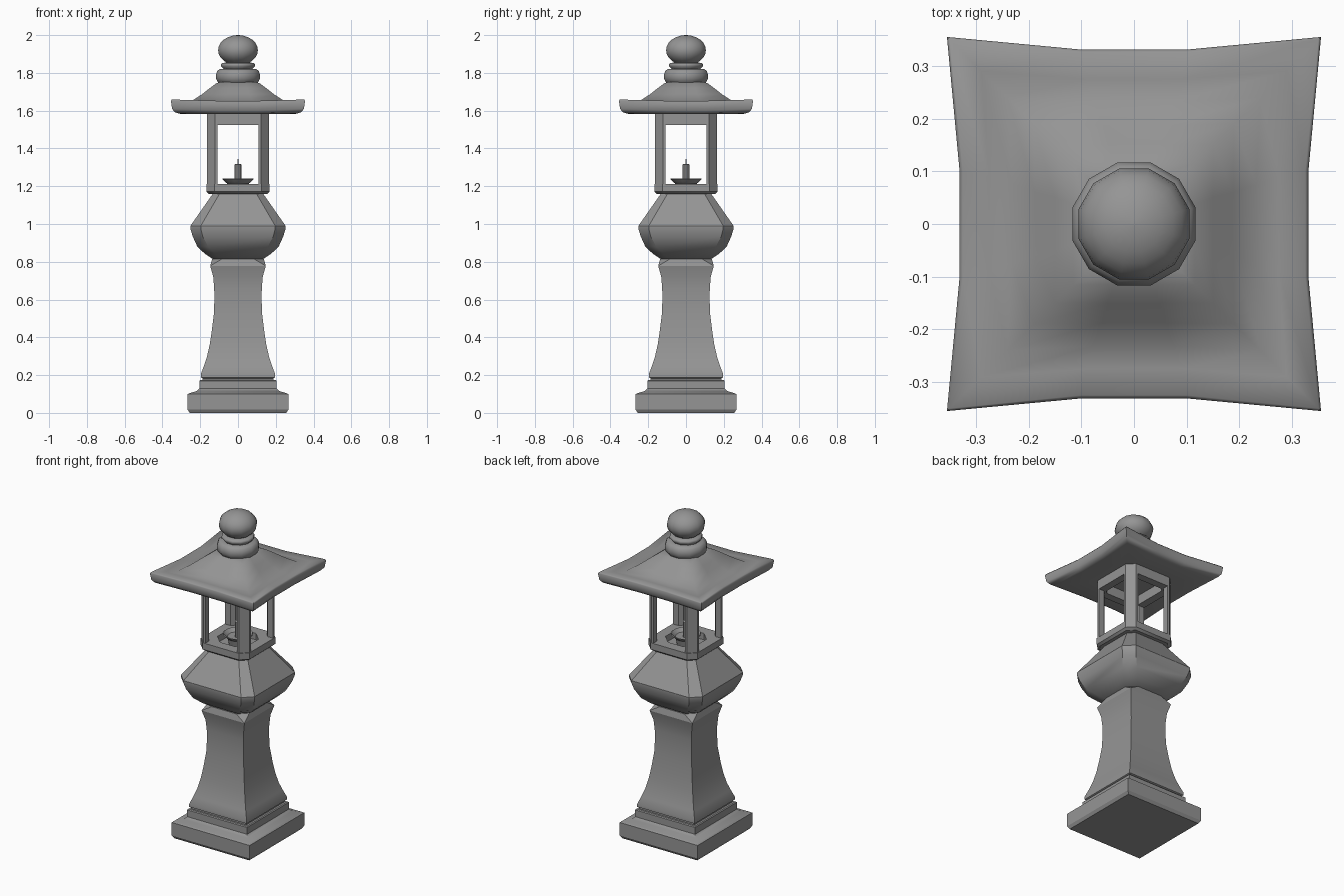
import bpy, bmesh, math

if "Cube" in bpy.data.objects:
    bpy.data.objects.remove(bpy.data.objects["Cube"])

stone = bpy.data.materials.new("dark_stone")
stone.diffuse_color = (.3, .3, .3, 1)
stone.use_nodes = True
stone.node_tree.nodes["Principled BSDF"].inputs["Base Color"].default_value = stone.diffuse_color


def finish(name, bm, angle=30):
    bmesh.ops.remove_doubles(bm, verts=bm.verts, dist=0.0005)
    bmesh.ops.recalc_face_normals(bm, faces=bm.faces)
    me = bpy.data.meshes.new(name)
    bm.to_mesh(me)
    bm.free()
    me.materials.append(stone)
    ob = bpy.data.objects.new(name, me)
    bpy.context.collection.objects.link(ob)
    bpy.ops.object.select_all(action='DESELECT')
    ob.select_set(True)
    bpy.context.view_layer.objects.active = ob
    bpy.ops.object.shade_smooth_by_angle(angle=math.radians(angle))
    return ob


def loft(name, rings, closed=False, angle=30):
    """Skin a stack of equal-length point rings; cap the ends or close the loop."""
    bm = bmesh.new()
    rows = [[bm.verts.new(p) for p in r] for r in rings]
    pairs = list(zip(rows, rows[1:]))
    if closed:
        pairs.append((rows[-1], rows[0]))
    else:
        bm.faces.new(rows[0])
        bm.faces.new(rows[-1])
    n = len(rows[0])
    for a, b in pairs:
        for i in range(n):
            j = (i + 1) % n
            bm.faces.new((a[i], a[j], b[j], b[i]))
    return finish(name, bm, angle)


QUARTERS = ((1, 0), (0, 1), (-1, 0), (0, -1))


def turn(pts, k):
    """Rotate points about z by k quarter turns."""
    c, s = QUARTERS[k]
    return [(x * c - y * s, x * s + y * c, z) for x, y, z in pts]


def four_sides(side):
    return [p for k in range(4) for p in turn(side, k)]


def octa(h, z, f=None):
    """Square of half width h with corners cut back to f."""
    f = h if f is None else f
    return four_sides([(-f, -h, z), (f, -h, z)])


def round_ring(r, z, n):
    return [(r * math.cos(a), r * math.sin(a), z)
            for a in (2 * math.pi * (i + 0.5) / n for i in range(n))]


def turned(name, profile, n, angle=30):
    return loft(name, [round_ring(r, z, n) for r, z in profile], angle=angle)


# stepped square base
loft("base", [octa(h, z) for h, z in (
    (.256, 0), (.267, .018), (.267, .099), (.255, .105), (.22, .115), (.205, .128),
    (.205, .17), (.2, .175), (.15, .175))])

# flared square shaft with its corners cut at the neck
shaft = [octa(h, z) for h, z in (
    (.188, .17), (.188, .183), (.197, .188), (.197, .205), (.18, .25), (.165, .295),
    (.15, .36), (.14, .425), (.128, .52), (.125, .6), (.126, .66), (.131, .72), (.147, .778))]
loft("shaft", shaft + [octa(.137, .815, .085)])

# bulging platform with cut corners
loft("platform", [octa(h, z, f) for h, z, f in (
    (.13, .812, .085), (.175, .842, .12), (.215, .88, .158), (.24, .935, .187),
    (.252, .975, .197), (.252, .99, .197), (.13, 1.165, .095))])

# light box floor with cut corners and a recess
loft("light_box_floor", [
    octa(.155, 1.16, .115), octa(.168, 1.172, .125), octa(.168, 1.212, .125),
    octa(.105, 1.212, .05), octa(.105, 1.172, .05)])

# four thin posts wrapped round the cut corners
post = [(.165, .122), (.122, .165), (.108, .165), (.108, .128), (.128, .108), (.165, .108)]
for k, name in enumerate(("back_right", "back_left", "front_left", "front_right")):
    loft("post_" + name, [turn([(x, y, z) for x, y in post], k) for z in (1.205, 1.535)])

# beams closing the light box at the top
loft("light_box_top", [octa(.165, 1.525, .122), octa(.165, 1.59, .122),
                       octa(.118, 1.59, .1), octa(.118, 1.525, .1)], closed=True)

# candle in a dish
turned("candle_dish", [(.05, 1.172), (.06, 1.215), (.07, 1.222), (.086, 1.238),
                       (.083, 1.242), (.06, 1.222), (.02, 1.22)], 12)
turned("candle", [(.019, 1.2), (.019, 1.315), (.014, 1.318)], 10)
turned("wick", [(.004, 1.31), (.003, 1.345)], 6)


# roof with eaves that draw in between the corners
def roof_ring(hc, zc, hm, zm, m):
    return four_sides([(-hc, -hc, zc), (-m, -hm, zm), (m, -hm, zm)])


loft("roof", [roof_ring(*r) for r in (
    (.17, 1.584, .17, 1.584, .05), (.31, 1.584, .295, 1.582, .09),
    (.335, 1.592, .316, 1.587, .1), (.349, 1.61, .326, 1.602, .1),
    (.355, 1.652, .331, 1.645, .1), (.350, 1.659, .325, 1.652, .1),
    (.29, 1.652, .275, 1.648, .09), (.24, 1.655, .232, 1.655, .075),
    (.19, 1.687, .188, 1.687, .06), (.15, 1.719, .15, 1.719, .05),
    (.115, 1.745, .115, 1.745, .038), (.09, 1.753, .09, 1.753, .03))], angle=60)

# stacked finial rings and the ball on top
turned("finial_ring_lower", [(.1, 1.74), (.113, 1.755), (.121, 1.77), (.121, 1.79),
                             (.114, 1.81), (.1, 1.82), (.07, 1.822)], 12, 50)
turned("finial_ring_upper", [(.075, 1.815), (.083, 1.825), (.093, 1.836),
                             (.093, 1.846), (.085, 1.853), (.05, 1.855)], 12, 50)
ball = [(.109 * math.sin(a), 1.92 - .08 * math.cos(a))
        for a in (math.radians(d) for d in range(30, 180, 15))]
turned("finial_ball", [(.05, 1.845)] + ball + [(.004, 2.0)], 12, 60)
